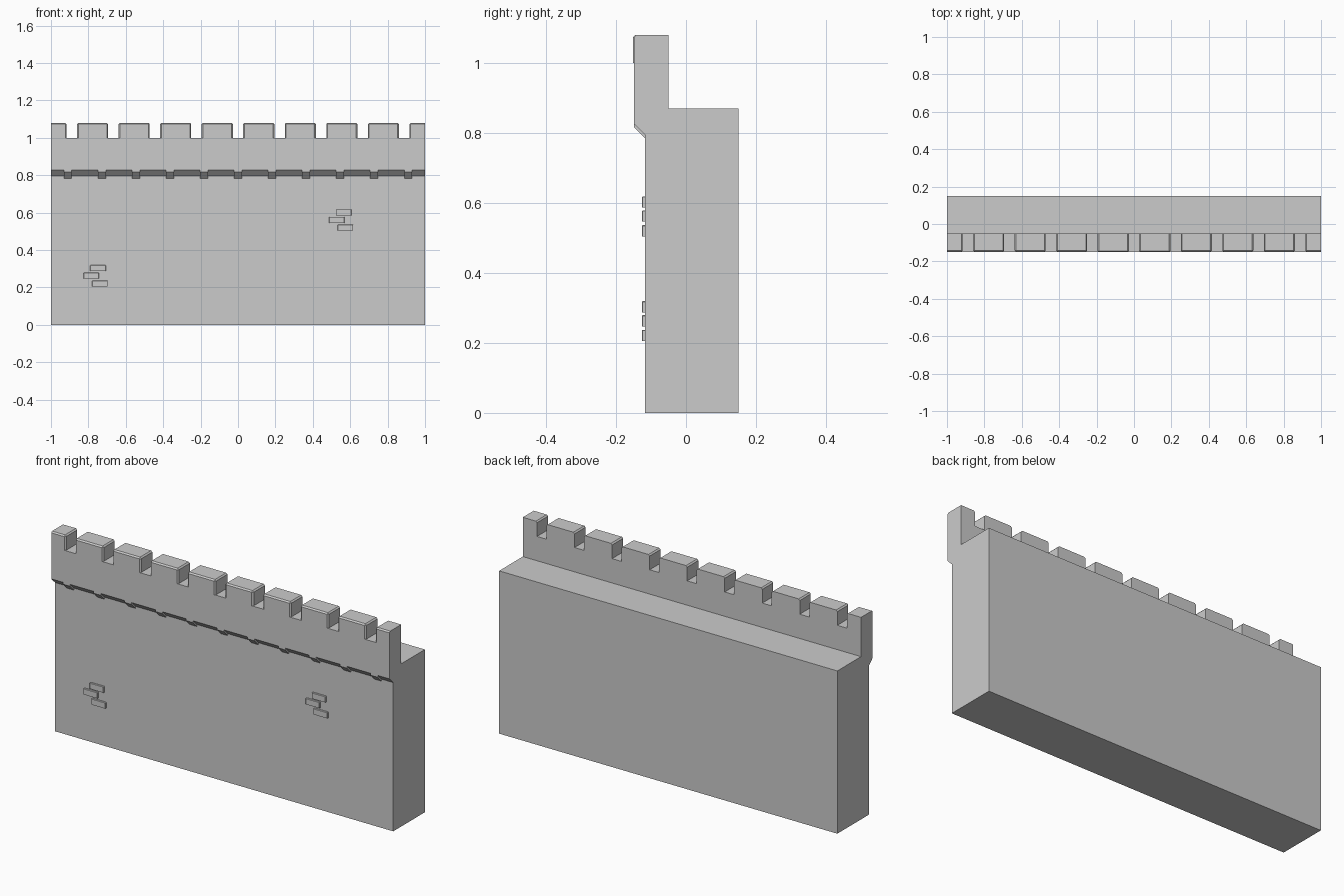
import bpy, bmesh

if "Cube" in bpy.data.objects:
    bpy.data.objects.remove(bpy.data.objects["Cube"])

FRONT, WALL, BACK = -0.149, -0.117, 0.15


def finish(name, bm):
    bmesh.ops.recalc_face_normals(bm, faces=bm.faces[:])
    mesh = bpy.data.meshes.new(name)
    bm.to_mesh(mesh)
    bm.free()
    obj = bpy.data.objects.new(name, mesh)
    bpy.context.collection.objects.link(obj)
    return obj


def extrude_profile(name, profile, x0, x1):
    """Extrude a closed (y, z) profile along x."""
    bm = bmesh.new()
    face = bm.faces.new([bm.verts.new((x0, y, z)) for y, z in profile])
    new = bmesh.ops.extrude_face_region(bm, geom=[face])["geom"]
    verts = [v for v in new if isinstance(v, bmesh.types.BMVert)]
    bmesh.ops.translate(bm, verts=verts, vec=(x1 - x0, 0, 0))
    return finish(name, bm)


def box(name, x0, x1, y0, y1, z0, z1, chamfer=0.0, sides=()):
    """Box with optional chamfer on the front top edge and chosen x sides."""
    bm = bmesh.new()
    bmesh.ops.create_cube(bm, size=1)
    for v in bm.verts:
        v.co.x = x1 if v.co.x > 0 else x0
        v.co.y = y1 if v.co.y > 0 else y0
        v.co.z = z1 if v.co.z > 0 else z0
    if chamfer:
        def on(e, axis, value):
            return all(abs(v.co[axis] - value) < 1e-5 for v in e.verts)
        edges = []
        for e in bm.edges:
            front, top = on(e, 1, y0), on(e, 2, z1)
            side = any(on(e, 0, s) for s in sides)
            if (front and top) or (side and (front or top)):
                edges.append(e)
        bmesh.ops.bevel(bm, geom=edges, offset=chamfer, segments=1,
                        affect='EDGES', profile=0.5)
    return finish(name, bm)


# Wall with stepped walkway and overhanging parapet
extrude_profile("wall_body", [
    (WALL, 0), (WALL, 0.795), (FRONT, 0.827), (FRONT, 1.0),
    (-0.05, 1.0), (-0.05, 0.87), (BACK, 0.87), (BACK, 0)], -1, 1)

# Merlons between nine evenly spaced gaps
gaps = [-0.888 + i * 0.222 for i in range(9)]
starts = [-1.0] + [g + 0.028 for g in gaps]
ends = [g - 0.028 for g in gaps] + [1.0]
for i, (a, b) in enumerate(zip(starts, ends)):
    proud = 0.002 if i in (4, 5) else 0.0
    cut_sides = [s for s in (a, b) if abs(s) < 0.99]
    box(f"merlon_{i + 1}", a, b, FRONT - proud, -0.05, 1.0, 1.08,
        0.007, cut_sides)

# Small corbels under the overhang
for i in range(11):
    x = -0.91 + i * 0.182
    extrude_profile(f"corbel_{i + 1}", [
        (FRONT, 0.827), (FRONT, 0.817), (WALL, 0.784), (WALL, 0.795)],
        x - 0.021, x + 0.021)

# Two clusters of three raised bricks on the front
for side, cx, cz in (("left", -0.79, 0.319), ("right", 0.523, 0.618)):
    for i, (dx, dz) in enumerate(((0, 0), (-0.036, -0.04), (0.01, -0.082))):
        x, z = cx + dx, cz + dz
        box(f"{side}_brick_{i + 1}", x, x + 0.083, -0.126, WALL + 0.002,
            z - 0.032, z, 0.002, (x, x + 0.083))
